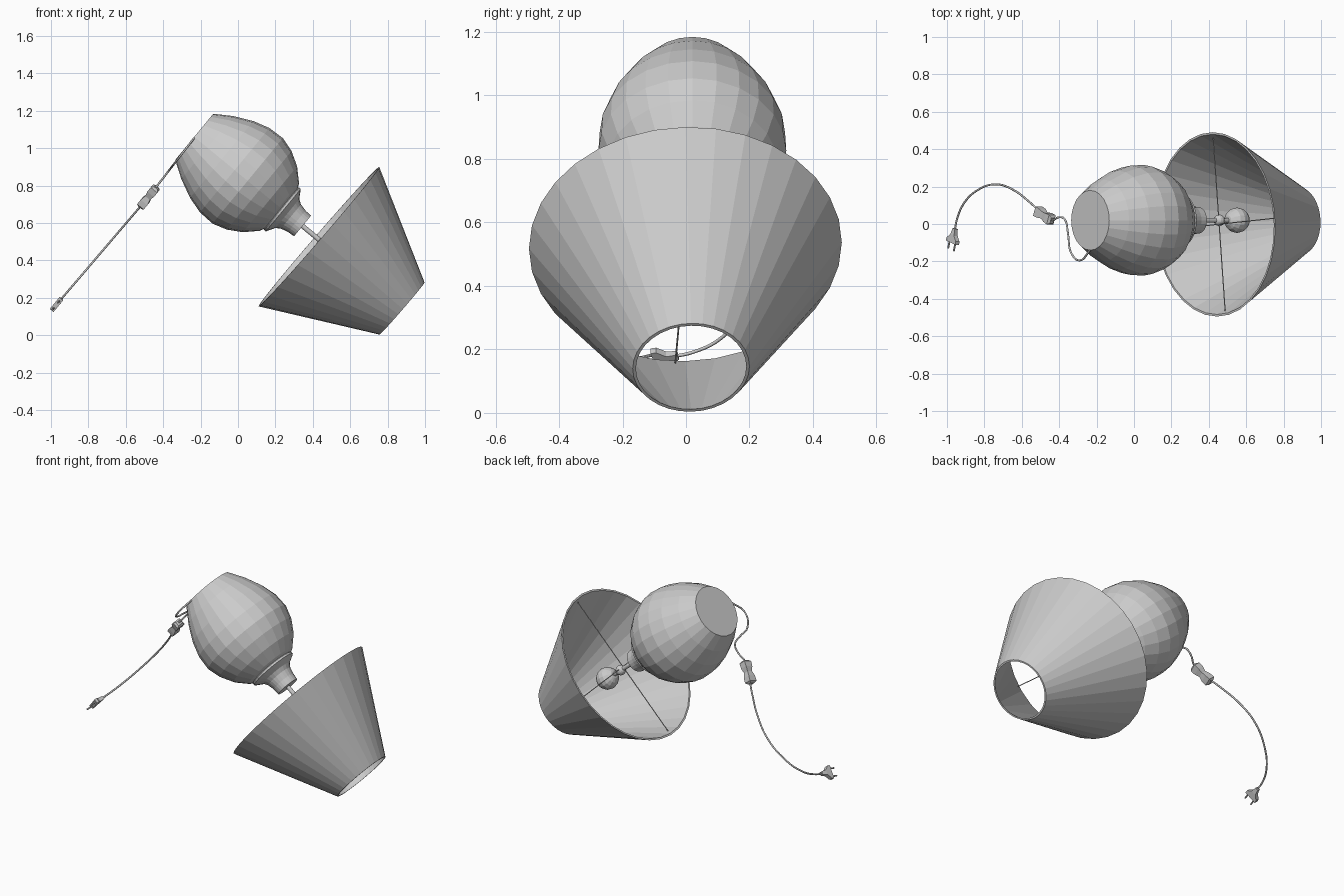
import bpy, bmesh
from math import cos, sin, pi, radians
from mathutils import Matrix, Vector

cube = bpy.data.objects.get("Cube")
if cube:
    bpy.data.objects.remove(cube, do_unlink=True)


def frame(origin, z_axis, x_hint):
    """Matrix with local z along z_axis and local x as close as possible to x_hint."""
    z = Vector(z_axis).normalized()
    x = Vector(x_hint)
    x = (x - z * x.dot(z)).normalized()
    m = Matrix((x, z.cross(x), z)).transposed().to_4x4()
    return Matrix.Translation(origin) @ m


def skin(name, rings, matrix):
    """Join equal-length rings of points into one mesh object."""
    bm = bmesh.new()
    loops = [[bm.verts.new(p) for p in ring] for ring in rings]
    count = len(loops[0])
    for a, b in zip(loops, loops[1:]):
        for i in range(count):
            j = (i + 1) % count
            bm.faces.new((a[i], a[j], b[j], b[i]))
    bmesh.ops.remove_doubles(bm, verts=bm.verts, dist=1e-5)
    bmesh.ops.recalc_face_normals(bm, faces=bm.faces)
    mesh = bpy.data.meshes.new(name)
    bm.to_mesh(mesh)
    bm.free()
    obj = bpy.data.objects.new(name, mesh)
    obj.matrix_world = matrix
    bpy.context.collection.objects.link(obj)
    return obj


def lathe(name, profile, sides, matrix):
    """Turn (radius, height) points around local z."""
    angles = [2 * pi * i / sides for i in range(sides)]
    return skin(name, [[(r * cos(t), r * sin(t), h) for t in angles]
                       for r, h in profile], matrix)


def box_loft(name, sections, matrix):
    """Rectangular sections (height, half width, half depth), capped at both ends."""
    first, last = sections[0][0], sections[-1][0]
    sections = [(first, 0, 0)] + sections + [(last, 0, 0)]
    corners = ((1, 1), (-1, 1), (-1, -1), (1, -1))
    return skin(name, [[(w * a, d * b, h) for a, b in corners]
                       for h, w, d in sections], matrix)


def ball(name, radius, height, matrix, steps=8):
    profile = [(radius * sin(pi * i / steps), height - radius * cos(pi * i / steps))
               for i in range(steps + 1)]
    return lathe(name, profile, 16, matrix)


def rod(name, radius, start, end, matrix, sides=8):
    return lathe(name, [(0, start), (radius, start), (radius, end), (0, end)],
                 sides, matrix)


# Tipped lamp axis, and the direction across it
AXIS = Vector((0.772, 0, -0.636))
ACROSS = Vector((0.636, 0, 0.772))
lamp = frame((-0.234, 0.02, 1.061), AXIS, ACROSS)

# Vase-shaped base with collar and neck
lathe("lamp_base", [(0, 0), (0.16, 0), (0.218, 0.09), (0.266, 0.19), (0.292, 0.28),
                    (0.296, 0.37), (0.272, 0.45), (0.228, 0.525), (0.165, 0.59),
                    (0.135, 0.605)], 24, lamp)
lathe("neck", [(0.135, 0.595), (0.147, 0.605), (0.147, 0.617), (0.13, 0.627),
               (0.1, 0.645), (0.084, 0.67), (0.074, 0.71), (0.071, 0.75),
               (0, 0.75)], 24, lamp)

# Stem, socket and bulb
rod("stem", 0.013, 0.74, 0.96, lamp, 12)
ball("socket", 0.031, 0.894, lamp)
ball("bulb", 0.068, 1.017, lamp)

# Thin open conical shade
shade_start = Vector((0.4325, -0.002, 0.5275))
shade_axis = Vector((0.877, 0.016, 0.143)) - shade_start
length = shade_axis.length
shade = frame(shade_start, shade_axis, ACROSS)
lathe("shade", [(0.493, 0), (0.184, length), (0.174, length), (0.482, 0),
                (0.493, 0)], 32, shade)

# Crossed wires holding the shade on the socket
for i, name in enumerate(("shade_wire_tall", "shade_wire_wide")):
    turn = Matrix.Rotation(radians(90 * i - 4), 4, 'Z') @ Matrix.Rotation(pi / 2, 4, 'Y')
    rod(name, 0.003, -0.466, 0.466, shade @ Matrix.Translation((0, 0, 0.03)) @ turn, 6)


# Cord lying in a sloping plane, from the base rim to the plug
def on_plane(x, y):
    slope = 1.29 if x > -0.48 else 1.17
    return Vector((x, y, 0.738 + slope * (x + 0.48)))


path = [(-0.235, -0.14), (-0.29, -0.195), (-0.338, -0.15), (-0.353, -0.05),
        (-0.37, 0.025), (-0.4, 0.036), (-0.44, 0.02), (-0.48, 0.045), (-0.55, 0.11),
        (-0.65, 0.185), (-0.74, 0.212), (-0.83, 0.185), (-0.91, 0.11),
        (-0.948, 0.02), (-0.96, -0.05)]
curve = bpy.data.curves.new("cord", 'CURVE')
curve.dimensions = '3D'
curve.bevel_depth = 0.0055
curve.bevel_resolution = 1
curve.resolution_u = 5
curve.use_fill_caps = True
spline = curve.splines.new('BEZIER')
spline.bezier_points.add(len(path) - 1)
for point, (x, y) in zip(spline.bezier_points, path):
    point.co = on_plane(x, y)
    point.handle_left_type = point.handle_right_type = 'AUTO'
bpy.context.collection.objects.link(bpy.data.objects.new("cord", curve))

# Inline switch with a narrow waist
switch_dir = on_plane(-0.525, 0.075) - on_plane(-0.435, 0.017)
switch = frame(on_plane(-0.479, 0.046), switch_dir, (0, 1, 0))
box_loft("cord_switch", [(-0.073, 0.016, 0.012), (-0.062, 0.027, 0.023),
                         (-0.03, 0.025, 0.023), (0, 0.018, 0.016),
                         (0.03, 0.025, 0.023), (0.062, 0.027, 0.023),
                         (0.073, 0.016, 0.012)], switch)

# Flat wedge plug with two prongs
plug = frame(on_plane(-0.956, -0.025), on_plane(-0.972, -0.105) - on_plane(-0.956, -0.025),
             ACROSS)
box_loft("plug", [(0, 0.01, 0.01), (0.035, 0.016, 0.013), (0.06, 0.04, 0.013),
                  (0.078, 0.042, 0.013)], plug)
for side, name in ((1, "plug_prong_upper"), (-1, "plug_prong_lower")):
    rod(name, 0.005, 0.07, 0.118, plug @ Matrix.Translation((side * 0.025, 0, 0)))
